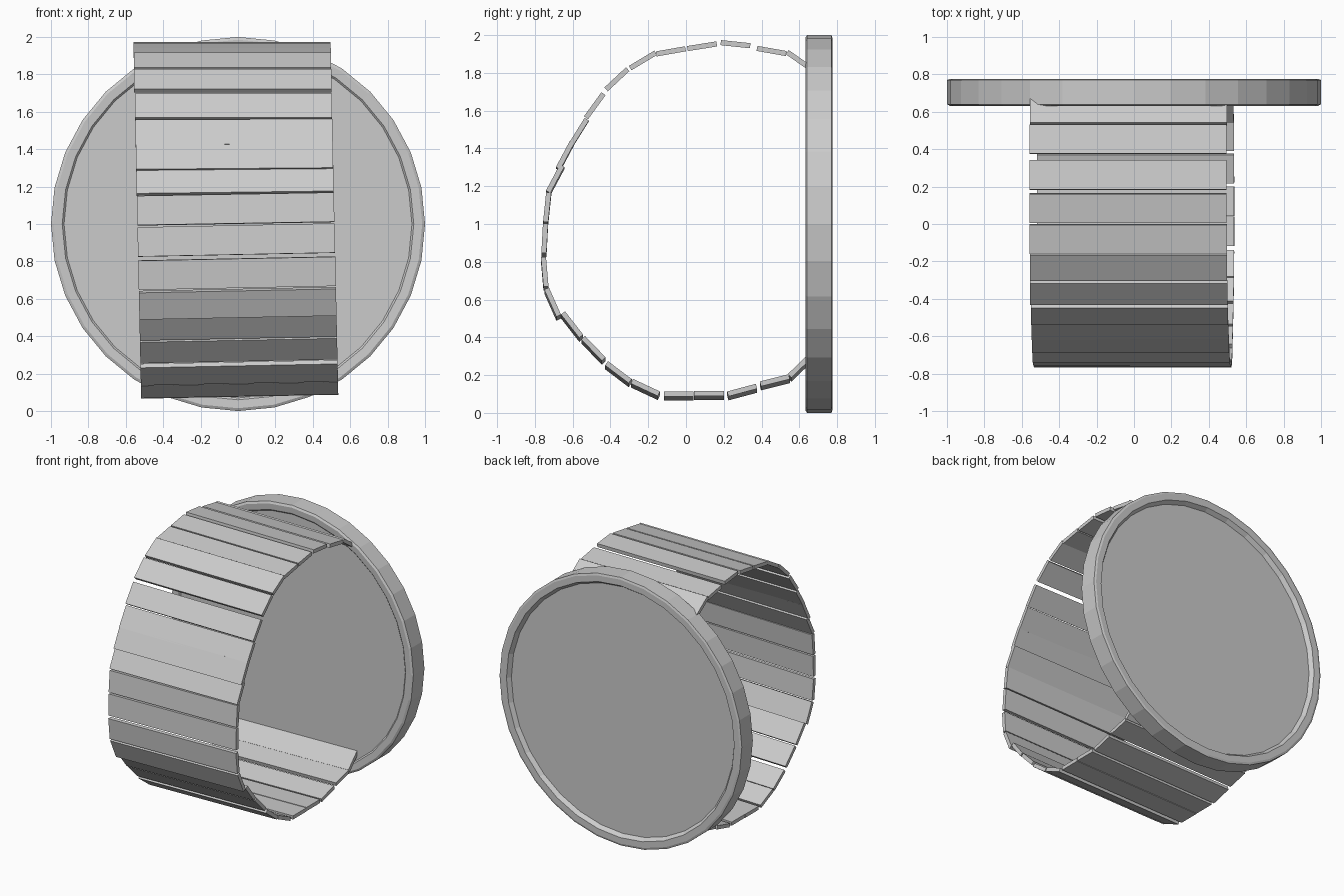
import bpy, bmesh, math
from mathutils import Matrix, Vector

if "Cube" in bpy.data.objects:
    bpy.data.objects.remove(bpy.data.objects["Cube"])


def finish(bm, name):
    bmesh.ops.recalc_face_normals(bm, faces=bm.faces)
    me = bpy.data.meshes.new(name)
    bm.to_mesh(me)
    bm.free()
    ob = bpy.data.objects.new(name, me)
    bpy.context.collection.objects.link(ob)
    return ob


# round case: lathe rings (radius, y), shallow recess on both faces
SIDES = 32
rings = [(0.93, 0.645), (0.94, 0.635), (0.985, 0.632), (1.0, 0.64),
         (1.0, 0.77), (0.985, 0.775), (0.94, 0.775), (0.92, 0.745)]
bm = bmesh.new()
loops = []
for r, y in rings:
    loops.append([bm.verts.new((r * math.sin(2 * math.pi * i / SIDES), y,
                                1 + r * math.cos(2 * math.pi * i / SIDES)))
                  for i in range(SIDES)])
for a, b in zip(loops, loops[1:]):
    for i in range(SIDES):
        j = (i + 1) % SIDES
        bm.faces.new((a[i], a[j], b[j], b[i]))
bm.faces.new(loops[0])
bm.faces.new(loops[-1])
finish(bm, "case_disc")

# strap slats: side-view (y, z) centre and slope in degrees
slats = [(0.60, 1.865, -35), (0.453, 1.916, -10), (0.262, 1.952, -6),
         (0.085, 1.941, 9), (-0.08, 1.914, 10), (-0.228, 1.866, 31),
         (-0.366, 1.766, 43), (-0.483, 1.626, 54), (-0.567, 1.486, 58),
         (-0.640, 1.36, 62), (-0.693, 1.233, 62), (-0.735, 1.08, 84),
         (-0.748, 0.914, 87), (-0.748, 0.737, 95), (-0.706, 0.576, 114),
         (-0.603, 0.457, 128), (-0.49, 0.331, 134), (-0.358, 0.205, 143),
         (-0.215, 0.124, 155), (-0.038, 0.09, 180), (0.122, 0.092, 180),
         (0.297, 0.11, 195), (0.47, 0.162, 194), (0.605, 0.24, 224)]
WIDTH, LENGTH, THICK = 1.054, 0.157, 0.027
bm = bmesh.new()
for y, z, deg in slats:
    # the band leans slightly sideways towards the bottom
    x = 0.011 - 0.022 * z
    roll = -0.02 * min(1, max(0, (1.6 - z) / 0.6))
    m = (Matrix.Translation((x, y, z)) @ Matrix.Rotation(roll, 4, 'Y')
         @ Matrix.Rotation(math.radians(deg), 4, 'X')
         @ Matrix.Diagonal(Vector((WIDTH, LENGTH, THICK, 1))))
    bmesh.ops.create_cube(bm, size=1, matrix=m)
finish(bm, "strap_slats")
